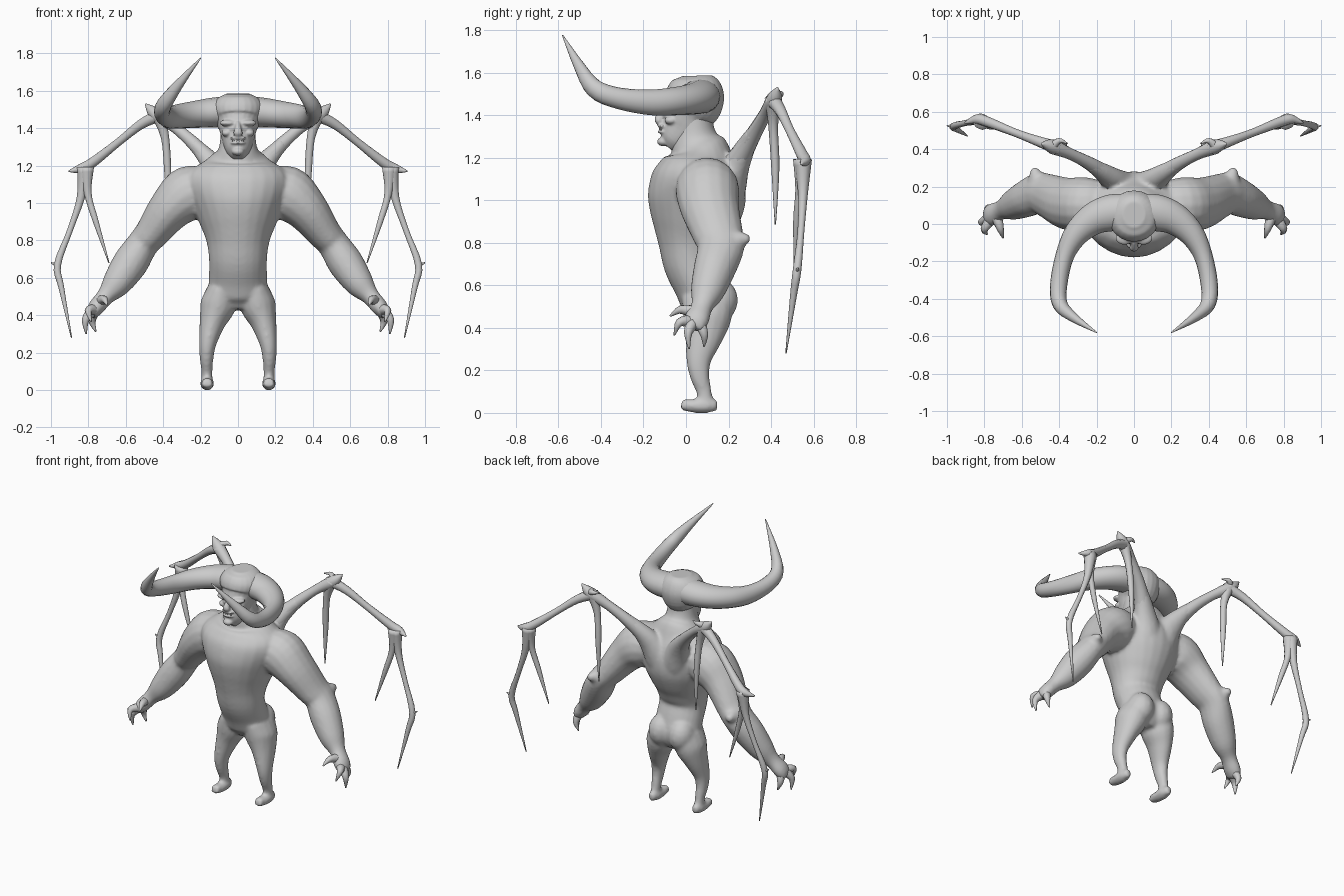
import bpy, bmesh
from mathutils import Vector, Matrix


def spline(pts, steps):
    """Catmull-Rom resampling of (x, y, z, ra, rb) sections."""
    out = []
    for i in range(len(pts) - 1):
        p0, p1, p2, p3 = (pts[max(0, min(len(pts) - 1, i + k))] for k in (-1, 0, 1, 2))
        for s in range(steps):
            t = s / steps
            out.append([0.5 * (2 * b + (c - a) * t + (2 * a - 5 * b + 4 * c - d) * t * t
                               + (3 * b - a - 3 * c + d) * t ** 3)
                        for a, b, c, d in zip(p0, p1, p2, p3)])
    out.append(list(pts[-1]))
    return out


def loft(bm, pts, ref=(0, 1, 0), mirror=True, steps=4, sides=16):
    """Skin elliptical sections along a path; rb lies along ref, ra across it."""
    pts = [p if len(p) == 5 else (*p, p[3]) for p in pts]
    path = spline(pts, steps)
    unit = bmesh.ops.create_circle(bmesh_tmp, segments=sides, radius=1)["verts"]
    circle = [(v.co.x, v.co.y) for v in unit]
    bmesh_tmp.clear()
    for s in ((1, -1) if mirror else (1,)):
        rings = []
        for i, (x, y, z, ra, rb) in enumerate(path):
            a, b = path[max(i - 1, 0)], path[min(i + 1, len(path) - 1)]
            t = (Vector(b[:3]) - Vector(a[:3])).normalized()
            v = Vector(ref)
            v = (v - t * v.dot(t)).normalized()
            u = t.cross(v)
            ra, rb = max(ra, .002), max(rb, .002)
            ring = []
            for cu, cv in circle:
                p = Vector((x, y, z)) + u * cu * ra + v * cv * rb
                ring.append(bm.verts.new((p.x * s, p.y, p.z)))
            rings.append(ring)
        for r0, r1 in zip(rings, rings[1:]):
            for k in range(sides):
                j = (k + 1) % sides
                bm.faces.new((r0[k], r0[j], r1[j], r1[k]))
        bm.faces.new(rings[0])
        bm.faces.new(rings[-1])


def blob(bm, c, r, mirror=True):
    for s in ((1, -1) if mirror else (1,)):
        m = Matrix.Translation((c[0] * s, c[1], c[2])) @ Matrix.Diagonal((*r, 1))
        bmesh.ops.create_uvsphere(bm, u_segments=16, v_segments=10, radius=1, matrix=m)


def finish(bm, name, voxel=0, smooth=6):
    bmesh.ops.recalc_face_normals(bm, faces=bm.faces)
    for f in bm.faces:
        f.smooth = True
    me = bpy.data.meshes.new(name)
    bm.to_mesh(me)
    bm.free()
    ob = bpy.data.objects.new(name, me)
    bpy.context.collection.objects.link(ob)
    if voxel:
        r = ob.modifiers.new("fuse", "REMESH")
        r.mode, r.voxel_size, r.use_smooth_shade = "VOXEL", voxel, True
        m = ob.modifiers.new("soften", "SMOOTH")
        m.factor, m.iterations = 0.5, smooth
    return ob


bmesh_tmp = bmesh.new()

# Body: torso, arms, legs and wing roots fused together
bm = bmesh.new()
loft(bm, [(0, .10, .43, .09, .07), (0, .10, .50, .155, .115), (0, .07, .60, .155, .125),
          (0, .03, .70, .155, .135), (0, .03, .80, .17, .165), (0, .04, .90, .21, .205),
          (0, .05, 1.0, .25, .23), (0, .055, 1.1, .28, .22), (0, .06, 1.17, .26, .185),
          (0, .06, 1.23, .17, .145), (0, .045, 1.28, .11, .115), (0, .04, 1.35, .095, .09),
          (0, .04, 1.45, .095, .09)], mirror=False, sides=24)
loft(bm, [(.15, .09, 1.06, .12, .13), (.26, .10, 1.05, .15, .15), (.36, .11, .97, .12, .14),
          (.46, .15, .84, .092, .12), (.51, .165, .78, .085, .11), (.575, .135, .68, .095, .10),
          (.65, .10, .57, .078, .08), (.71, .075, .50, .048, .052), (.76, .05, .44, .045, .06),
          (.785, .03, .40, .028, .05)])
loft(bm, [(.51, .2, .80, .07), (.525, .26, .815, .04), (.535, .30, .82, .016)], ref=(0, 0, 1))
blob(bm, (.075, .15, .53), (.085, .095, .105))
loft(bm, [(.09, .10, .54, .075, .12), (.108, .10, .45, .095, .115), (.137, .085, .36, .07, .09),
          (.162, .06, .25, .047, .06), (.168, .065, .17, .037, .046), (.166, .085, .10, .03, .036),
          (.166, .092, .03, .032, .036)])
loft(bm, [(.165, .148, .036, .02, .024), (.165, .10, .036, .036, .037),
          (.165, .04, .033, .035, .033), (.165, -.022, .04, .03, .026)], ref=(0, 0, 1))
loft(bm, [(.05, .16, .90, .07, .07), (.06, .19, 1.04, .10, .09), (.11, .235, 1.16, .075, .065),
          (.17, .28, 1.25, .048, .048), (.24, .32, 1.32, .035, .035)])
finish(bm, "body", .011)

# Head with brow, nose, cheeks and lips
bm = bmesh.new()
loft(bm, [(0, -.085, 1.25, .03, .035), (0, -.06, 1.28, .062, .075), (0, -.01, 1.34, .086, .115),
          (0, .01, 1.40, .103, .115), (0, .035, 1.45, .13, .135), (0, .045, 1.51, .14, .135),
          (0, .05, 1.56, .11, .11), (0, .05, 1.585, .06, .07)], mirror=False, sides=24)
loft(bm, [(0, -.09, 1.425, .016, .02), (0, -.115, 1.395, .018, .024),
          (0, -.128, 1.375, .025, .02), (0, -.115, 1.362, .02, .012)], mirror=False)
blob(bm, (.05, -.075, 1.428), (.05, .036, .018))
blob(bm, (.06, -.07, 1.375), (.028, .032, .02))
blob(bm, (0, -.108, 1.348), (.045, .026, .010), False)
blob(bm, (0, -.106, 1.322), (.042, .028, .010), False)
blob(bm, (0, -.105, 1.275), (.034, .032, .022), False)
finish(bm, "head", .006, 3)

# Teeth
bm = bmesh.new()
for x in (.006, .018, .029):
    loft(bm, [(x, -.124 + x * .3, 1.345, .005), (x, -.126 + x * .3, 1.328, .002)], sides=6, steps=1)
finish(bm, "teeth")

# Horns sweep out of the skull, forward and up
bm = bmesh.new()
loft(bm, [(.0, .07, 1.49, .09, .085), (.12, .06, 1.485, .098, .08), (.22, .025, 1.475, .085, .073),
          (.31, -.055, 1.465, .067, .066), (.37, -.17, 1.46, .05, .06),
          (.402, -.32, 1.48, .046, .05), (.395, -.43, 1.525, .04, .044),
          (.32, -.502, 1.63, .025, .027), (.2, -.58, 1.775, .003, .003)], ref=(0, 0, 1))
finish(bm, "horns")

# Clawed fingers: thumb, then three fingers
bm = bmesh.new()
for base, mid, tip in (((.735, .04, .475), (.715, -.025, .485), (.70, -.075, .455)),
                       ((.77, .02, .43), (.80, -.03, .425), (.785, -.055, .365)),
                       ((.78, .03, .42), (.815, .01, .375), (.812, .015, .30)),
                       ((.765, .06, .43), (.78, .085, .37), (.76, .085, .312))):
    loft(bm, [(*base, .03), (*mid, .02), (*tip, .004)], ref=(.3, .2, .1), sides=10)
finish(bm, "claw_fingers")

# Bare wing bones with spurs at every joint
bm = bmesh.new()
bones = [
    [(.08, .20, 1.12, .07), (.2, .30, 1.28, .042), (.33, .37, 1.40, .031),
     (.44, .415, 1.475, .038), (.495, .43, 1.53, .004)],
    [(.42, .41, 1.47, .036), (.52, .445, 1.42, .027), (.64, .49, 1.325, .022),
     (.78, .545, 1.215, .028), (.84, .56, 1.185, .026), (.905, .54, 1.17, .004)],
    [(.43, .41, 1.48, .04), (.39, .41, 1.35, .023), (.375, .42, 1.15, .019), (.37, .42, .885, .003)],
    [(.81, .545, 1.19, .042), (.803, .535, 1.05, .021), (.76, .52, .90, .016), (.69, .51, .68, .003)],
    [(.82, .55, 1.19, .042), (.84, .55, 1.03, .023), (.90, .54, .85, .016), (.965, .522, .67, .02),
     (.945, .505, .55, .016), (.89, .47, .28, .003)],
    [(.955, .522, .66, .016), (1.0, .525, .682, .003)],
    [(.44, .41, 1.48, .028), (.40, .445, 1.50, .015), (.355, .43, 1.50, .003)],
]
for bone in bones:
    loft(bm, bone, sides=10)
finish(bm, "wing_bones")
bmesh_tmp.free()
